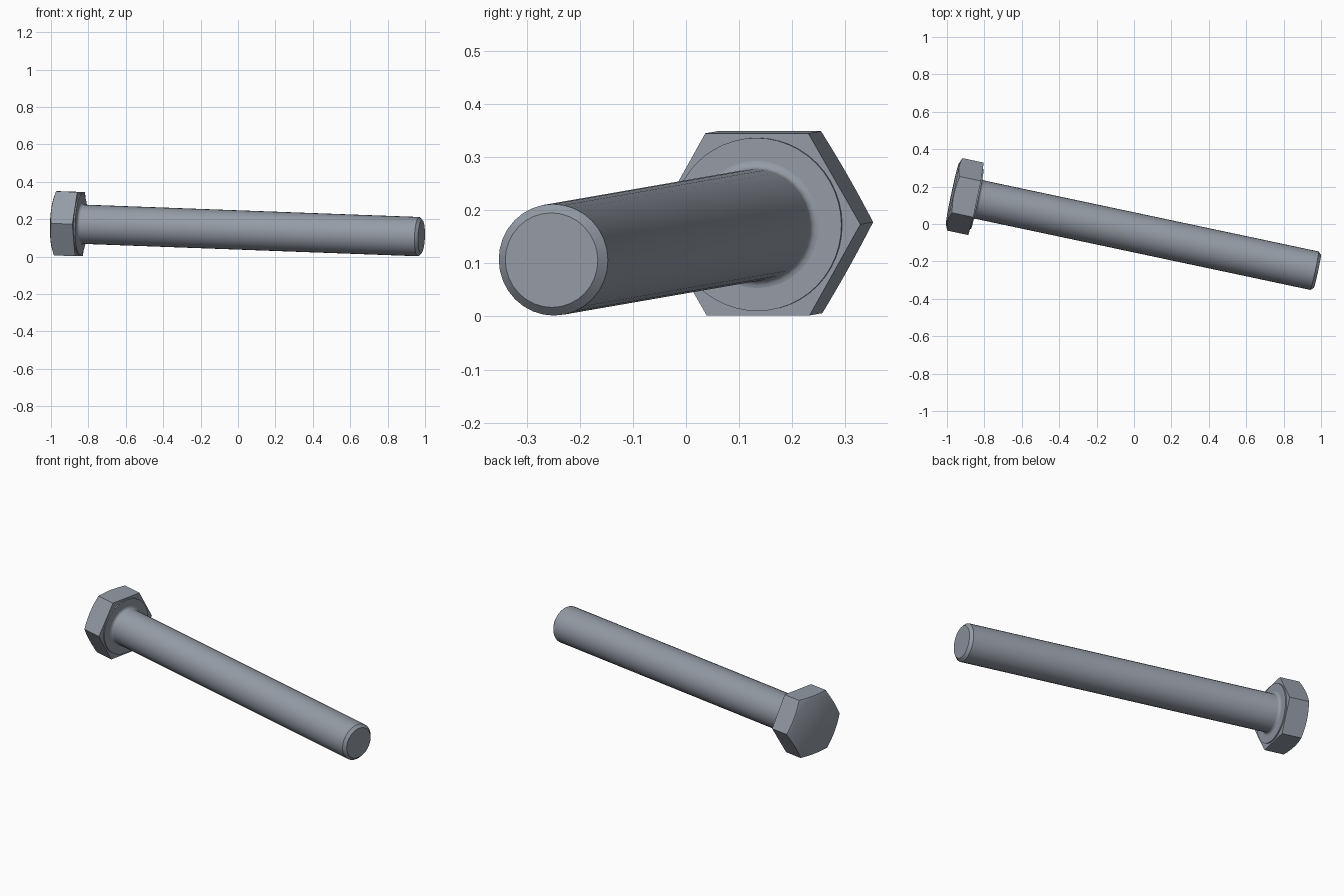
import bpy
import bmesh
from math import sin, cos, tan, pi, radians
from mathutils import Matrix, Vector

old = bpy.data.objects.get("Cube")
if old:
    bpy.data.objects.remove(old, do_unlink=True)

# Single plain steel colour
STEEL = (0.30, 0.33, 0.38, 1.0)
steel = bpy.data.materials.new("steel grey")
steel.use_nodes = True
steel.diffuse_color = STEEL
steel.node_tree.nodes["Principled BSDF"].inputs["Base Color"].default_value = STEEL

# Bolt frame: origin at the tip, local z runs to the head, local y is nearly up
tip = Vector((0.981, -0.253, 0.106))
head_end = Vector((-0.958, 0.1585, 0.1775))
length = (head_end - tip).length
axis = (head_end - tip).normalized()
up = (Vector((0, 0, 1)) - axis * axis.z).normalized()
side = up.cross(axis)
frame = Matrix.Translation(tip) @ Matrix((side, up, axis)).transposed().to_4x4()


def loft(name, rings, segments):
    """Skin closed rings; each ring maps an angle to (radius, height)."""
    bm = bmesh.new()
    loops = []
    for ring in rings:
        loop = []
        for i in range(segments):
            a = 2 * pi * i / segments
            r, z = ring(a)
            loop.append(bm.verts.new((r * cos(a), r * sin(a), z)))
        loops.append(loop)
    for low, high in zip(loops, loops[1:]):
        for i in range(segments):
            j = (i + 1) % segments
            bm.faces.new((low[i], low[j], high[j], high[i]))
    bm.faces.new(loops[0][::-1])
    bm.faces.new(loops[-1])
    bmesh.ops.recalc_face_normals(bm, faces=bm.faces)
    mesh = bpy.data.meshes.new(name)
    bm.to_mesh(mesh)
    bm.free()
    mesh.materials.append(steel)
    mesh.shade_smooth()
    mesh.set_sharp_from_angle(angle=radians(30))
    obj = bpy.data.objects.new(name, mesh)
    obj.matrix_world = frame
    bpy.context.collection.objects.link(obj)
    return obj


def circle(r, z):
    return lambda a: (r, z)


SHAFT_R = 0.105
WASHER_R = 0.163
CORNER_R = 0.198
FILLET = 0.015
washer_z = length - 0.123
under_z = washer_z + 0.007


def hex_radius(a):
    return CORNER_R * cos(pi / 6) / cos(a % (pi / 3) - pi / 6)


# Shaft: chamfered tip, straight shank, rounded fillet under the head
shaft_rings = [circle(0.089, 0), circle(SHAFT_R, 0.016)]
for k in range(5):
    t = k / 4 * pi / 2
    shaft_rings.append(circle(SHAFT_R + FILLET * (1 - cos(t)),
                              washer_z - FILLET * (1 - sin(t))))
loft("shaft", shaft_rings, 32)

# Head: washer face, hexagonal sides, end face with a conical corner chamfer
slope = tan(radians(22))
loft("hex_head", [
    circle(WASHER_R, washer_z),
    circle(WASHER_R, under_z),
    lambda a: (hex_radius(a), under_z),
    lambda a: (hex_radius(a), length + slope * (CORNER_R - hex_radius(a))),
    circle(0.165, length + slope * (CORNER_R - 0.165)),
], 48)
